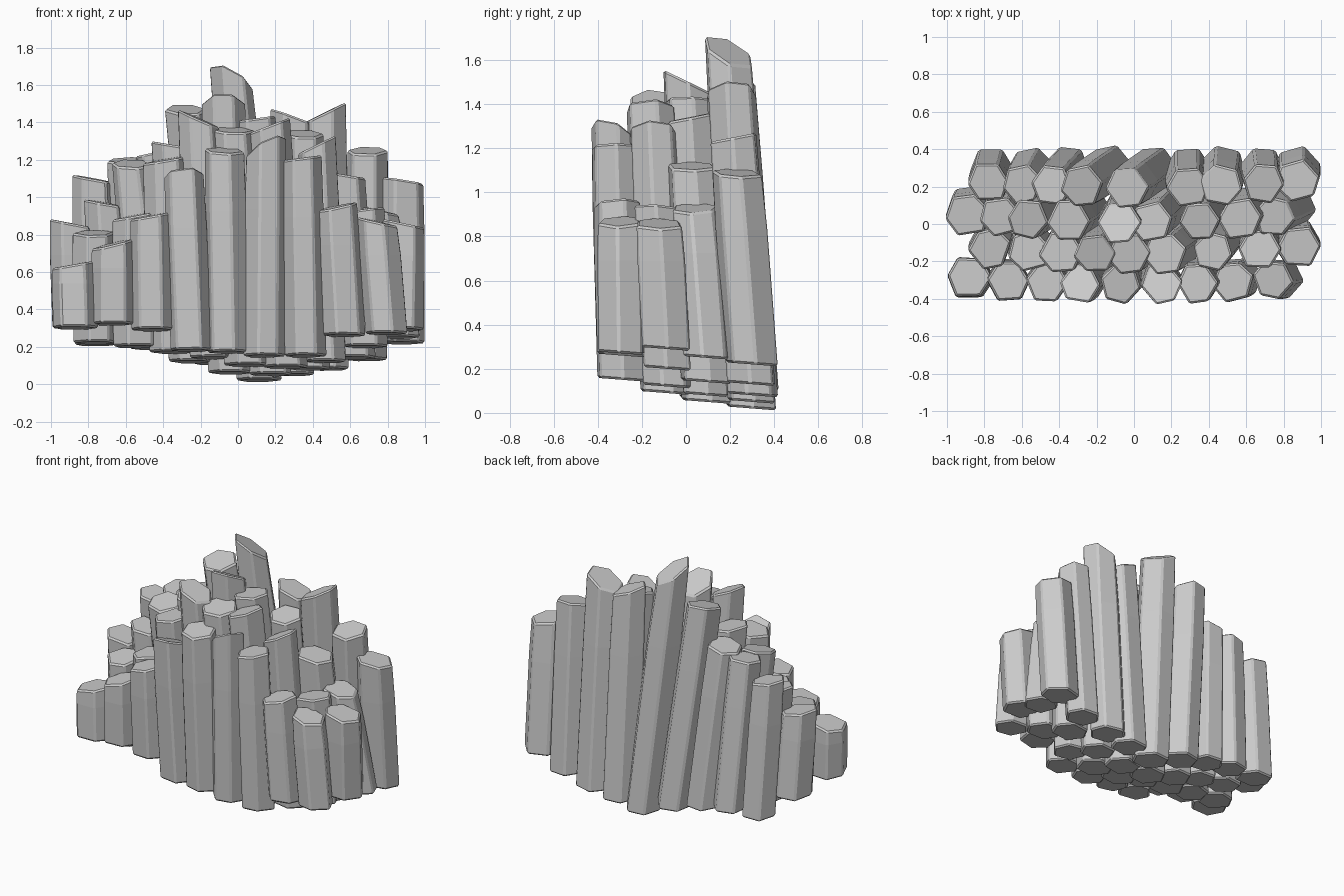
import bpy, bmesh, math, random
from mathutils import Vector

if "Cube" in bpy.data.objects:
    bpy.data.objects.remove(bpy.data.objects["Cube"])
random.seed(11)

stone = bpy.data.materials.new("grey_stone")
stone.use_nodes = True
grey = (0.6, 0.6, 0.6, 1)
stone.diffuse_color = grey
stone.node_tree.nodes["Principled BSDF"].inputs["Base Color"].default_value = grey

# Direction in which a column top falls; capitals are steep, small letters gentle
FALL = {"L": (-1, 0), "R": (1, 0), "F": (0, -1), "B": (0, 1)}


def fall_slope(letters):
    sx, sy = random.uniform(-.06, .06), random.uniform(-.06, .06)
    for letter in letters:
        amount = 0.42 if letter.isupper() else 0.18
        dx, dy = FALL[letter.upper()]
        sx -= dx * amount
        sy -= dy * amount
    return sx, sy


def column(name, top, base, slope, radius):
    """Leaning six-sided prism with a slanted cap and softened edges."""
    bm = bmesh.new()
    turn = random.uniform(-.25, .25)
    corners = []
    for i in range(6):
        a = turn + i * math.pi / 3 + random.uniform(-.1, .1)
        r = radius * random.uniform(.95, 1.06)
        corners.append(Vector((r * math.cos(a), r * math.sin(a), 0)))
    rings = []
    for t, width in ((0, 1.03), (0.7, 1.03), (1, 0.98)):
        ring = []
        for c in corners:
            p = base.lerp(top, t) + c * width
            if t == 1:
                p.z += c.x * slope[0] + c.y * slope[1]
            elif t == 0:
                p.z -= 0.08 * c.y
            ring.append(bm.verts.new(p))
        rings.append(ring)
    for low, high in zip(rings, rings[1:]):
        for i in range(6):
            j = (i + 1) % 6
            bm.faces.new((low[i], low[j], high[j], high[i]))
    bm.faces.new(rings[0][::-1])
    bm.faces.new(rings[-1])
    mesh = bpy.data.meshes.new(name)
    bm.to_mesh(mesh)
    bm.free()
    mesh.materials.append(stone)
    obj = bpy.data.objects.new(name, mesh)
    bpy.context.collection.objects.link(obj)
    bevel = obj.modifiers.new("soft_edges", "BEVEL")
    bevel.width = 0.01
    bevel.segments = 1
    bevel.limit_method = "ANGLE"
    bevel.angle_limit = math.radians(25)


def column_row(row, top_y, base_y, falls, top_x, top_z, base_x, base_z):
    """One row of columns; the tops curve slightly back towards both ends."""
    columns = zip(falls.split(), top_x, top_z, base_x, base_z)
    for n, (fall, x, z, bx, bz) in enumerate(columns):
        top = Vector((x, top_y + 0.05 * x * x, z))
        base = Vector((bx, base_y, bz))
        column(f"{row}_column_{n + 1}", top, base, fall_slope(fall),
               random.uniform(.112, .121))


column_row("front", -.325, -.29, "l l l B f BL l l r",
           (-.88, -.67, -.47, -.29, -.07, .15, .34, .53, .74),
           (.64, .75, .90, 1.12, 1.25, 1.27, 1.21, .95, .87),
           (-.87, -.67, -.46, -.25, -.05, .14, .36, .57, .79),
           (.30, .32, .29, .18, .17, .15, .15, .26, .27))
column_row("front_middle", -.16, -.09, "f l l R f L L l r",
           (-.77, -.56, -.39, -.21, -.03, .16, .42, .67, .88),
           (.81, .9, 1.2, 1.42, 1.36, 1.38, 1.28, .93, .86),
           (-.76, -.55, -.35, -.14, .05, .25, .47, .68, .87),
           (.22, .2, .17, .14, .10, .09, .12, .2, .29))
column_row("back_middle", .01, .09, "r r f r B l f r r",
           (-.89, -.72, -.57, -.35, -.08, .09, .35, .57, .75),
           (.86, .97, 1.18, 1.28, 1.5, 1.42, 1.34, 1.12, .93),
           (-.87, -.67, -.47, -.25, -.04, .17, .38, .62, .86),
           (.30, .22, .19, .12, .06, .05, .08, .14, .25))
column_row("back", .195, .3, "r f l f BR R L f r",
           (-.78, -.60, -.44, -.28, -.04, .29, .46, .69, .87),
           (1.1, 1.2, 1.24, 1.47, 1.64, 1.43, 1.45, 1.25, 1.09),
           (-.76, -.55, -.35, -.13, .11, .29, .47, .68, .87),
           (.21, .2, .17, .11, .02, .05, .08, .13, .22))
